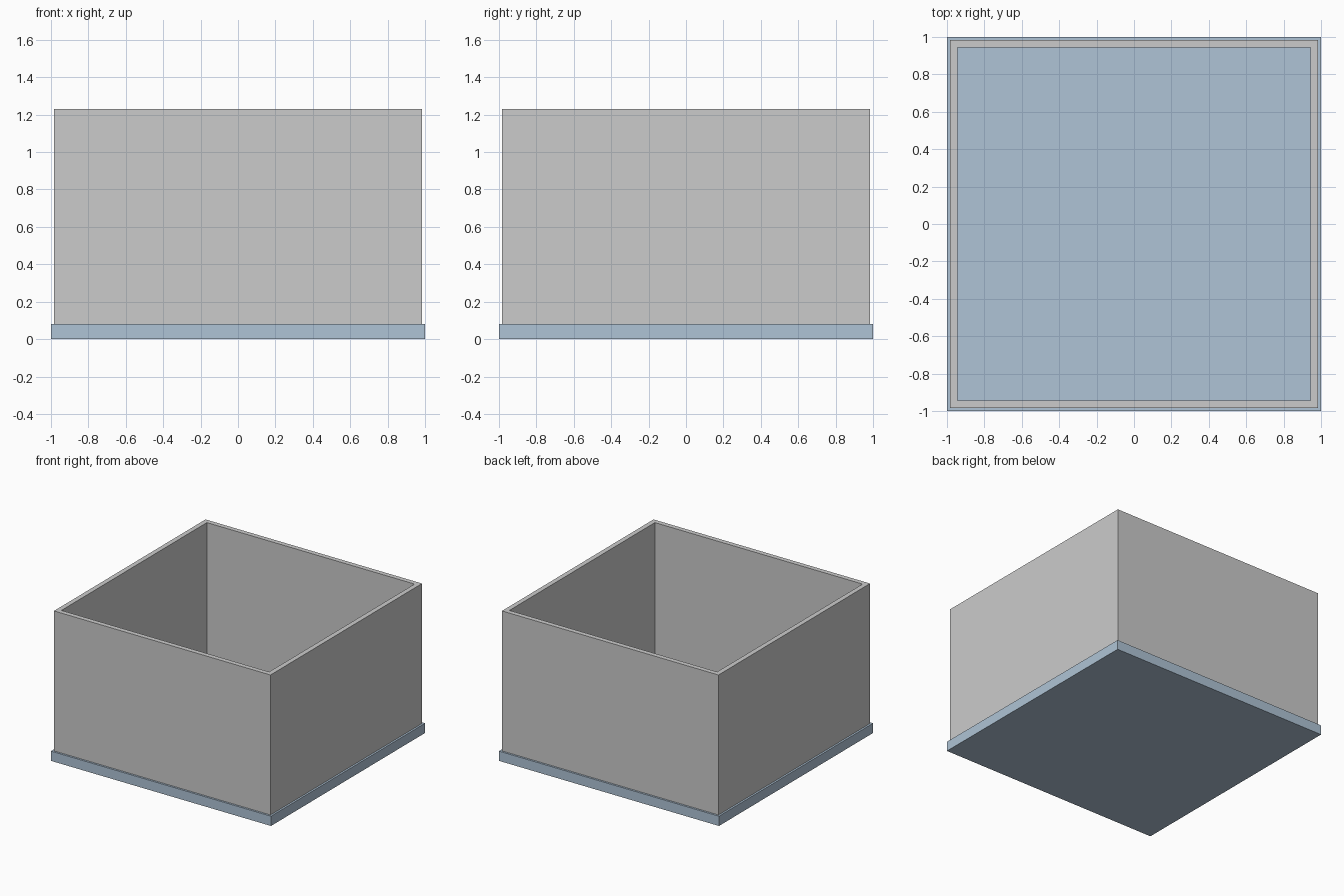
import bpy
import bmesh

if "Cube" in bpy.data.objects:
    bpy.data.objects.remove(bpy.data.objects["Cube"])

BASE_TOP, WALL_TOP = 0.08, 1.23
OUTER, INNER = 0.984, 0.944


def finish(name, bm):
    bmesh.ops.recalc_face_normals(bm, faces=bm.faces)
    mesh = bpy.data.meshes.new(name)
    bm.to_mesh(mesh)
    bm.free()
    obj = bpy.data.objects.new(name, mesh)
    bpy.context.collection.objects.link(obj)
    return obj


def square(bm, half, z):
    return [bm.verts.new((x * half, y * half, z))
            for x, y in ((-1, -1), (1, -1), (1, 1), (-1, 1))]


# Base slab
bm = bmesh.new()
bmesh.ops.create_cube(bm, size=1)
bmesh.ops.scale(bm, vec=(2, 2, BASE_TOP), verts=bm.verts)
bmesh.ops.translate(bm, vec=(0, 0, BASE_TOP / 2), verts=bm.verts)
base = finish("base_slab", bm)
blue = bpy.data.materials.new("slate_blue")
blue.diffuse_color = (0.43, 0.55, 0.67, 1)
blue.use_nodes = True
blue.node_tree.nodes["Principled BSDF"].inputs["Base Color"].default_value = blue.diffuse_color
base.data.materials.append(blue)

# Open-topped wall ring: sweep the wall section around four mitred corners
bm = bmesh.new()
section = ((OUTER, BASE_TOP), (OUTER, WALL_TOP), (INNER, WALL_TOP), (INNER, BASE_TOP))
loops = [square(bm, half, z) for half, z in section]
for i in range(4):
    a, b = loops[i], loops[(i + 1) % 4]
    for j in range(4):
        k = (j + 1) % 4
        bm.faces.new((a[j], a[k], b[k], b[j]))
finish("perimeter_walls", bm)
